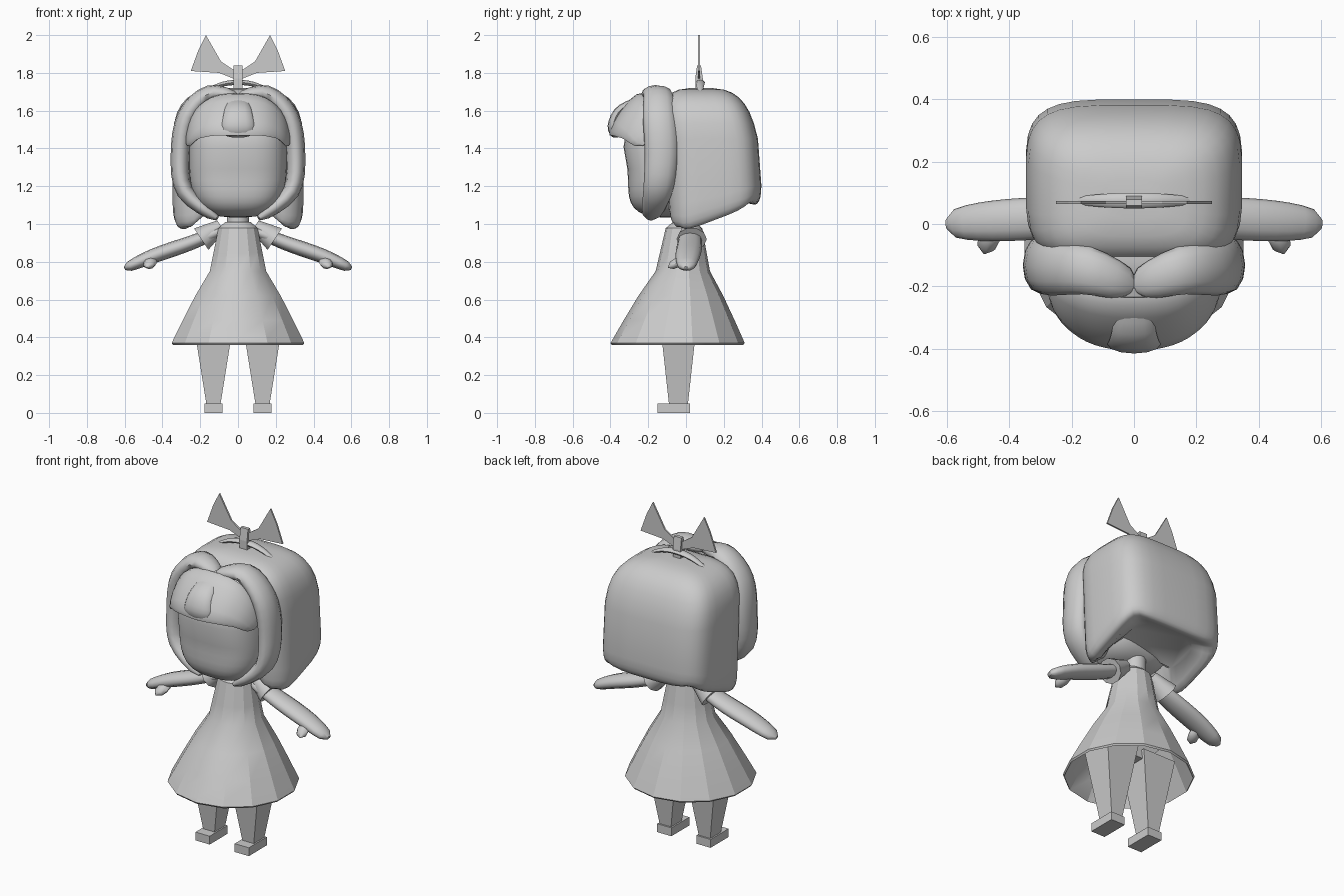
import bpy, bmesh, math
from mathutils import Vector

cube = bpy.data.objects.get("Cube")
if cube:
    bpy.data.objects.remove(cube)

GREY = (0.6, 0.6, 0.6, 1)
clay = bpy.data.materials.new("plain grey")
clay.use_nodes = True
clay.diffuse_color = GREY
clay.node_tree.nodes["Principled BSDF"].inputs["Base Color"].default_value = GREY


def loft(name, rings, angle=0, mirror=False):
    """Skin a list of equal rings, shaded smooth below the given angle."""
    bm = bmesh.new()
    loops = [[bm.verts.new(point) for point in ring] for ring in rings]
    for lower, upper in zip(loops, loops[1:]):
        for i in range(len(lower)):
            bm.faces.new((lower[i - 1], lower[i], upper[i], upper[i - 1]))
    bm.faces.new(loops[0])
    bm.faces.new(loops[-1])
    bmesh.ops.recalc_face_normals(bm, faces=bm.faces)
    mesh = bpy.data.meshes.new(name)
    bm.to_mesh(mesh)
    bm.free()
    mesh.materials.append(clay)
    if angle:
        mesh.shade_smooth()
        mesh.set_sharp_from_angle(angle=math.radians(angle))
    part = bpy.data.objects.new(name, mesh)
    bpy.context.collection.objects.link(part)
    if mirror:
        part.modifiers.new("Mirror", "MIRROR").use_mirror_merge = False


def signed_power(value, exponent):
    return math.copysign(abs(value) ** exponent, value)


def oval(center, rx, ry, sides, power=2):
    """Horizontal superellipse."""
    ring = []
    for i in range(sides):
        a = math.tau * (i + 0.5) / sides
        ring.append(center + Vector((rx * signed_power(math.cos(a), 2 / power),
                                     ry * signed_power(math.sin(a), 2 / power), 0)))
    return ring


def box_ring(x, y, z, width, depth):
    return [Vector((x + sx * width, y + sy * depth, z))
            for sx, sy in ((-1, -1), (1, -1), (1, 1), (-1, 1))]


def rounded_box(name, center, size, power, top, bottom, sides, deform):
    """Superellipsoid with separate roundness above and below, then deformed."""
    center, steps = Vector(center), sides // 2
    rings = []
    for i in range(steps):
        a = math.pi * ((i + 0.5) / steps - 0.5)
        bend = 2 / (bottom if a < 0 else top)
        level = center + Vector((0, 0, size[2] * signed_power(math.sin(a), bend)))
        scale = math.cos(a) ** bend
        ring = oval(level, size[0] * scale, size[1] * scale, sides, power)
        for point in ring:
            deform(point)
        rings.append(ring)
    loft(name, rings, angle=50)


def catmull(a, b, c, d, t):
    return (2 * b + (c - a) * t + (2 * a - 5 * b + 4 * c - d) * t ** 2
            + (3 * b - a - 3 * c + d) * t ** 3) / 2


def rounded_ends(t):
    return max(0.1, math.sin(math.pi * t) ** 0.5)


def blunt_ends(t):
    return rounded_ends(t) ** 0.6


def tube(name, path, wide, thin, across, profile=rounded_ends, sides=12, steps=4, mirror=False):
    """Sweep an ellipse, wide in the across direction, along a smooth path."""
    keys = [Vector(p) for p in path]
    keys = [keys[0]] + keys + [keys[-1]]
    points = [catmull(*keys[i:i + 4], k / steps)
              for i in range(len(path) - 1) for k in range(steps)] + [keys[-1]]
    last = len(points) - 1
    rings = []
    for i, point in enumerate(points):
        along = (points[min(i + 1, last)] - points[max(i - 1, 0)]).normalized()
        u = Vector(across)
        u = (u - along * u.dot(along)).normalized()
        v = along.cross(u)
        scale = profile(i / last)
        rings.append([point + scale * (u * wide * math.cos(a) + v * thin * math.sin(a))
                      for a in (math.tau * k / sides for k in range(sides))])
    loft(name, rings, angle=50, mirror=mirror)


X, Y = Vector((1, 0, 0)), Vector((0, 1, 0))

# Feet, legs and hips
loft("foot", [box_ring(0.13, -0.065, z, 0.047, 0.085) for z in (0, 0.05)], mirror=True)
loft("leg", [box_ring(0.13, -0.04, z, 0.03 + 0.16 * z, 0.045 + 0.11 * z) for z in (0.05, 0.5)],
     mirror=True)
loft("hips", [box_ring(0, -0.04, z, z - 0.4, 0.08) for z in (0.45, 0.55)])


# Dress: narrow bodice over a straight flared skirt, hollow underneath
def dress_ring(t, inset=0):
    flare = 0.5 * (1 - t) if t > 0.6 else 0.2 + 0.8 * (1 - t / 0.6) ** 0.9
    center = Vector((0, -0.01 - 0.035 * flare, 0.36 + 0.65 * t))
    return oval(center, 0.1 + 0.265 * flare - inset, 0.09 + 0.27 * flare - inset, 14)


inside = [dress_ring(t, 0.012) for t in (0.45, 0.2, 0)]
outside = [dress_ring(t) for t in (0.015, 0.05, 0.2, 0.4, 0.6, 0.75, 0.95)]
shoulders = dress_ring(1, 0.03)
loft("dress", inside + outside + [shoulders], angle=22)
loft("neck", [oval(Vector((0, 0.01, z)), 0.06, 0.06, 16) for z in (0.95, 1.2)], angle=40)

# Sleeves, arms and thumbs
tube("sleeve", [(0.09, 0.03, 0.99), (0.195, 0.03, 0.92)], 0.08, 0.072, Y,
     profile=lambda t: 0.5 + t / 2, sides=10, steps=2, mirror=True)
tube("arm", [(0.05, 0.02, 0.98), (0.25, 0.02, 0.9), (0.45, 0.01, 0.83), (0.6, 0, 0.765)],
     0.068, 0.04, Y, profile=blunt_ends, mirror=True)
tube("thumb", [(0.45, 0, 0.82), (0.48, -0.095, 0.77)], 0.035, 0.025, X, sides=8, mirror=True)


# Head with a softly dished face and a receding forehead
def shape_face(p):
    front = max(0, -(p.y + 0.09) / 0.24)
    p.y += front * (0.02 * math.cos(12 * (p.z - 1.26)) + 0.3 * max(0, p.z - 1.4))


rounded_box("head", (0, -0.09, 1.35), (0.26, 0.24, 0.315), 2.8, 3, 3, 40, shape_face)


# Back hair: rounded box with a sloped rim, shallow hollow below, lifted behind the chin
def shape_hair(p):
    height = (p.z - 1.36) / 0.36
    rim = max(0, -height)
    spread = max(abs(p.x) / 0.35, abs(p.y - 0.15) / 0.25)
    p.z += rim * (0.4 * max(0, p.y) - 0.06 + 0.2 * max(0, 0.9 - spread))
    forward = min(1, max(0, 1 - p.y / 0.2))
    p.z += rim * forward * 0.17 * max(0, 1 - (p.x / 0.25) ** 2)
    p.y -= 0.07 * max(0, height)


rounded_box("back_hair", (0, 0.15, 1.36), (0.348, 0.25, 0.36), 4, 3.4, 9, 32, shape_hair)

# Side locks framing the face
tube("side_lock", [(0, -0.2, 1.67), (0.15, -0.15, 1.69), (0.27, -0.14, 1.57), (0.305, -0.13, 1.37),
                   (0.28, -0.15, 1.17), (0.11, -0.19, 1.03)],
     0.09, 0.052, Y, profile=blunt_ends, mirror=True)

# Fringe: a sloping visor across the forehead with a petal over its middle
side = [(0.13, -0.305, 1.57), (0.22, -0.265, 1.515), (0.27, -0.22, 1.42)]
other_side = [(-x, y, z) for x, y, z in reversed(side)]
tube("fringe_sides", other_side + [(0, -0.32, 1.58)] + side, 0.14, 0.035, (0, -0.6, -0.8))
tube("fringe_middle", [(0, -0.2, 1.67), (0, -0.34, 1.61), (0, -0.385, 1.52), (0, -0.36, 1.46)],
     0.1, 0.035, X, profile=lambda t: max(0.15, (0.5 + 0.6 * t) * (1 - t ** 6) ** 0.5))

# Hair band and bow
tube("hair_band", [(x, 0.075, 1.75 - 1.5 * x * x) for x in (-0.2, -0.1, 0, 0.1, 0.2)],
     0.025, 0.014, Y, sides=8)
wing = [(0, 1.8), (0.09, 1.86), (0.17, 2), (0.21, 1.92), (0.25, 1.81), (0.1, 1.8), (0, 1.76)]
loft("bow_wing", [[(x, y, z) for x, z in wing] for y in (0.064, 0.074)], mirror=True)
loft("bow_knot", [box_ring(0, 0.069, z, 0.025, depth)
                  for z, depth in ((1.72, 0.02), (1.77, 0.02), (1.84, 0.01))])
